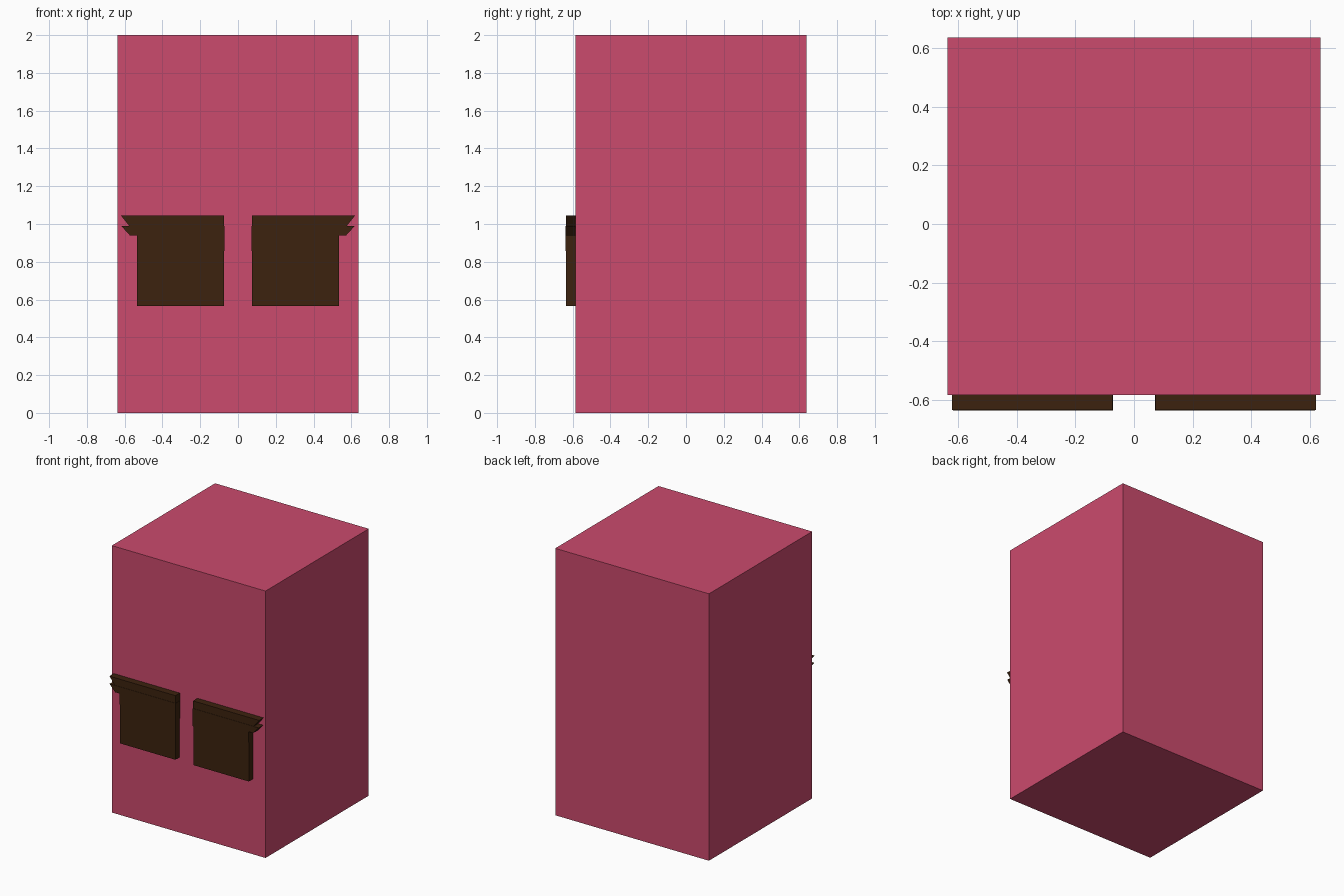
import bpy, bmesh

if "Cube" in bpy.data.objects:
    bpy.data.objects.remove(bpy.data.objects["Cube"])

def material(name, rgb):
    m = bpy.data.materials.new(name)
    m.diffuse_color = (*rgb, 1)
    m.use_nodes = True
    m.node_tree.nodes["Principled BSDF"].inputs["Base Color"].default_value = m.diffuse_color
    return m

pink = material("rose_pink", (0.597, 0.069, 0.153))
brown = material("dark_brown", (0.045, 0.016, 0.0045))

FACE_Y = -0.584   # front of the body

def add_object(name, bm, mat):
    bmesh.ops.recalc_face_normals(bm, faces=bm.faces)
    mesh = bpy.data.meshes.new(name)
    bm.to_mesh(mesh)
    bm.free()
    mesh.materials.append(mat)
    obj = bpy.data.objects.new(name, mesh)
    bpy.context.collection.objects.link(obj)
    return obj

def plate(name, outline, front_y, side):
    """Extrude an x-z outline from the body front out to front_y."""
    bm = bmesh.new()
    face = bm.faces.new([bm.verts.new((side * x, front_y, z)) for x, z in outline])
    ext = bmesh.ops.extrude_face_region(bm, geom=[face])
    for v in ext["geom"]:
        if isinstance(v, bmesh.types.BMVert):
            v.co.y = FACE_Y
    return add_object(name, bm, brown)

# Body block
bm = bmesh.new()
bmesh.ops.create_cube(bm, size=1)
for v in bm.verts:
    v.co.x *= 1.274
    v.co.y = 0.638 if v.co.y > 0 else FACE_Y
    v.co.z = 2.0 if v.co.z > 0 else 0.0
add_object("body", bm, pink)

# Closed eyes: lid plate plus two pointed lash bands, mirrored
lid = [(0.075, 0.565), (0.534, 0.565), (0.534, 0.95), (0.075, 0.95)]
lower_lash = [(0.071, 0.857), (0.534, 0.857), (0.534, 0.939),
              (0.572, 0.939), (0.618, 0.99), (0.071, 0.99)]
upper_lash = [(0.073, 0.99), (0.576, 0.99), (0.621, 1.046), (0.073, 1.046)]
for label, side in (("left", -1), ("right", 1)):
    plate(f"eyelid_{label}", lid, -0.635, side)
    plate(f"lower_lash_{label}", lower_lash, -0.638, side)
    plate(f"upper_lash_{label}", upper_lash, -0.636, side)
